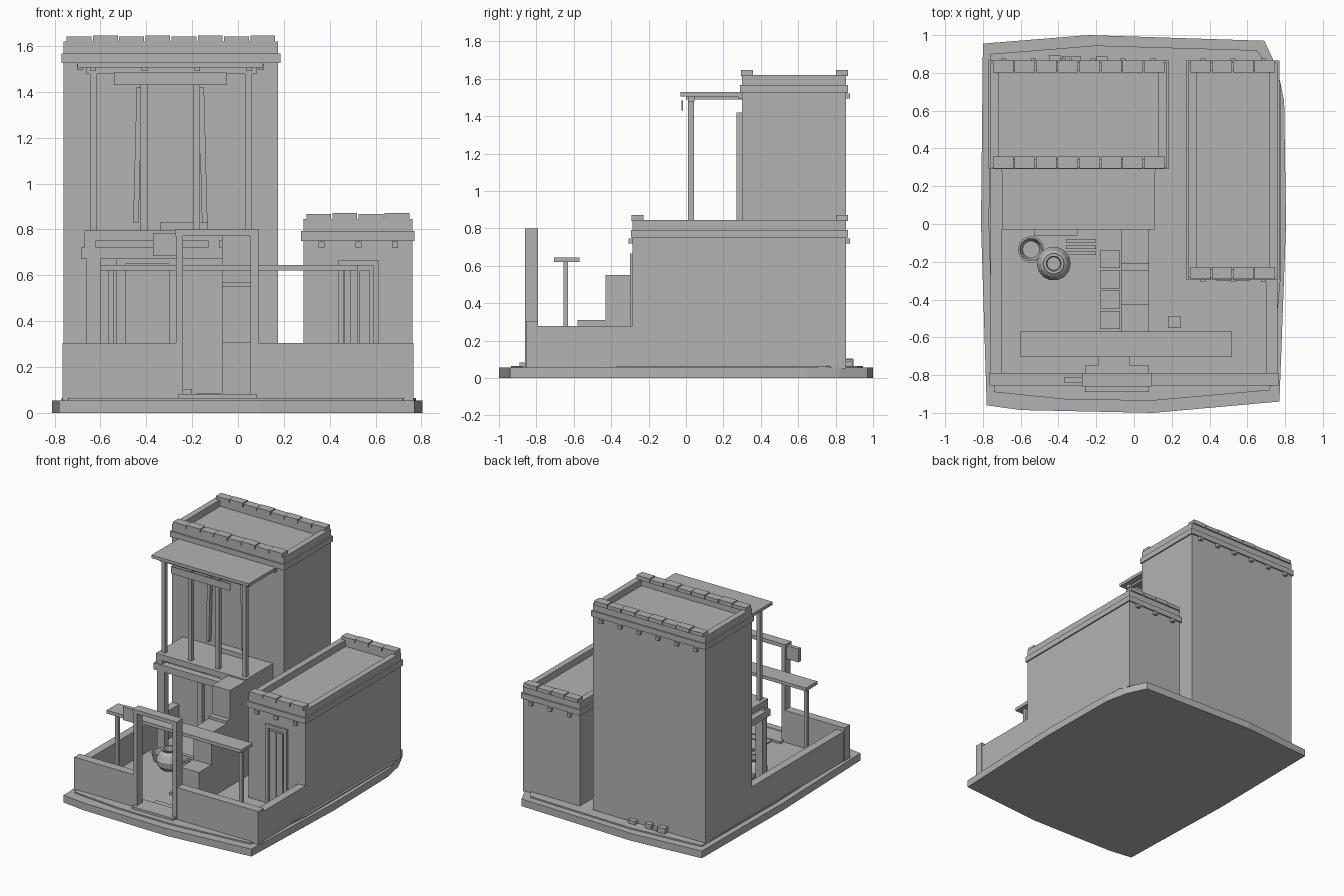
import bpy, bmesh, math

mat = bpy.data.materials.new("clay_grey")
mat.diffuse_color = (0.45, 0.45, 0.45, 1)


def finish(name, bm):
    bmesh.ops.recalc_face_normals(bm, faces=bm.faces)
    me = bpy.data.meshes.new(name)
    bm.to_mesh(me)
    bm.free()
    me.materials.append(mat)
    ob = bpy.data.objects.new(name, me)
    bpy.context.collection.objects.link(ob)
    return ob


def boxes(name, items):
    """Each item is x0, x1, y0, y1, z0, z1."""
    bm = bmesh.new()
    for x0, x1, y0, y1, z0, z1 in items:
        vs = bmesh.ops.create_cube(bm, size=1)["verts"]
        for v in vs:
            v.co = (x1 if v.co.x > 0 else x0, y1 if v.co.y > 0 else y0, z1 if v.co.z > 0 else z0)
    return finish(name, bm)


def prism(name, outline, z0, z1):
    bm = bmesh.new()
    face = bm.faces.new([bm.verts.new((x, y, z0)) for x, y in outline])
    top = bmesh.ops.extrude_face_region(bm, geom=[face])["geom"]
    for v in top:
        if isinstance(v, bmesh.types.BMVert):
            v.co.z = z1
    return finish(name, bm)


def lathe(name, profile, cx, cy, n=14):
    bm = bmesh.new()
    rings = [[bm.verts.new((cx + r * math.cos(2 * math.pi * i / n),
                            cy + r * math.sin(2 * math.pi * i / n), z)) for i in range(n)]
             for r, z in profile]
    for a, b in zip(rings, rings[1:]):
        for i in range(n):
            bm.faces.new((a[i], a[(i + 1) % n], b[(i + 1) % n], b[i]))
    bm.faces.new(rings[0])
    bm.faces.new(rings[-1])
    return finish(name, bm)


def building(name, x0, x1, y0, y1, top, tiles, pegs, peg_z):
    """Flat-roofed block with parapet, raised band, cap tiles and beam ends."""
    t, floor = 0.045, top - 0.05
    boxes(name + "_walls", [(x0, x1, y0, y1, 0.05, floor)])
    boxes(name + "_parapet", [(x0, x0 + t, y0, y1, floor, top), (x1 - t, x1, y0, y1, floor, top),
                              (x0 + t, x1 - t, y0, y0 + t, floor, top),
                              (x0 + t, x1 - t, y1 - t, y1, floor, top)])
    e = 0.01
    boxes(name + "_band", [(x0 - e, x1 + e, y0 - e, y1 + e, top - 0.095, top - 0.053)])
    step = (x1 - x0 - 0.02) / tiles
    caps = []
    for i in range(tiles):
        a = x0 + 0.01 + i * step
        z = top + 0.022 + 0.004 * (i % 2)
        caps += [(a + 0.003, a + step - 0.003, y0 - 0.006, y0 + 0.058, top - 0.005, z),
                 (a + 0.003, a + step - 0.003, y1 - 0.052, y1 + 0.01, top - 0.005, z)]
    boxes(name + "_cap_tiles", caps)
    boxes(name + "_beam_ends", [(x - 0.013, x + 0.013, y, y + 0.04, peg_z, peg_z + 0.027)
                                for x in pegs for y in (y0 - 0.022, y1 - 0.018)])


# Ground slabs
prism("base_slab", [(-0.78, -0.96), (-0.6, -0.985), (0.1, -1), (0.77, -0.94), (0.805, 0.0),
                    (0.795, 0.65), (0.76, 0.82), (0.69, 0.97), (-0.24, 1.0), (-0.8, 0.955),
                    (-0.81, 0)], 0, 0.055)
prism("yard_floor", [(-0.74, -0.89), (-0.35, -0.93), (0.1, -0.935), (0.72, -0.88), (0.775, -0.3),
                     (0.775, 0.75), (0.65, 0.92), (-0.2, 0.945), (-0.76, 0.9), (-0.77, 0)],
      0.05, 0.065)

# Two main buildings
building("tower", -0.76, 0.175, 0.30, 0.855, 1.62, 8, [-0.69 + 0.158 * i for i in range(6)], 1.495)
building("side_house", 0.285, 0.76, -0.285, 0.855, 0.845, 4, [0.365, 0.525, 0.685], 0.72)

# Courtyard walls
boxes("front_wall", [(-0.765, -0.27, -0.855, -0.79, 0.05, 0.305),
                     (0.09, 0.765, -0.855, -0.79, 0.05, 0.305)])
boxes("side_walls", [(-0.76, -0.70, -0.80, 0.31, 0.05, 0.278),
                     (0.70, 0.76, -0.80, -0.28, 0.05, 0.278)])

# Gate with threshold and hanging plaque
boxes("gate_frame", [(-0.27, -0.24, -0.86, -0.79, 0.05, 0.775),
                     (0.055, 0.09, -0.86, -0.79, 0.05, 0.775),
                     (-0.275, 0.092, -0.86, -0.79, 0.772, 0.80)])
boxes("threshold", [(-0.26, 0.08, -0.89, -0.75, 0.05, 0.082),
                    (-0.19, -0.02, -0.75, -0.70, 0.05, 0.075)])
boxes("gate_plaque", [(-0.37, -0.27, -0.84, -0.81, 0.685, 0.785)])

# Shade beam across the yard
boxes("shade_board", [(-0.60, 0.52, -0.705, -0.57, 0.62, 0.645)])
boxes("shade_posts", [(x, x + 0.025, -0.655, -0.63, 0.06, 0.62) for x in (-0.565, 0.465)])

# Stepped stair block up to the balcony
boxes("stair_block", [(-0.07, 0.08, -0.58, -0.43, 0.06, 0.31), (-0.07, 0.08, -0.43, -0.25, 0.06, 0.55),
                      (-0.07, 0.08, -0.25, -0.21, 0.06, 0.57), (-0.07, 0.08, -0.21, 0.30, 0.06, 0.785)])

# Balcony
boxes("balcony_floor", [(-0.67, 0.08, -0.02, 0.30, 0.752, 0.795)])
boxes("balcony_beam", [(-0.685, -0.07, -0.025, 0.03, 0.67, 0.72)]
      + [(x, x + 0.05, -0.02, 0.025, 0.715, 0.755) for x in (-0.67, -0.13)]
      + [(-0.685, -0.64, 0.03, 0.30, 0.67, 0.72)])
boxes("balcony_supports", [(-0.66, -0.60, -0.02, 0.03, 0.06, 0.67),
                           (-0.53, -0.49, 0.27, 0.30, 0.06, 0.68),
                           (-0.30, -0.26, 0.27, 0.30, 0.06, 0.68),
                           (-0.53, -0.26, 0.27, 0.30, 0.65, 0.69)])
boxes("door_sill", [(-0.34, -0.13, 0.24, 0.30, 0.79, 0.83)])

# Awning over the balcony
boxes("awning_roof", [(-0.70, 0.11, -0.03, 0.30, 1.505, 1.528)])
boxes("awning_beams", [(-0.66, 0.08, 0.01, 0.045, 1.478, 1.505)]
      + [(x, x + 0.025, 0.0, 0.30, 1.49, 1.506) for x in (-0.645, -0.42, -0.19, 0.035)])
boxes("awning_posts", [(x, x + 0.03, 0.012, 0.042, 0.79, 1.48)
                       for x in (-0.645, -0.425, -0.195, 0.03)])
boxes("awning_valance", [(-0.54, -0.05, -0.025, -0.017, 1.43, 1.483)])

# Narrow drapes beside the tower doorway
for s, x in ((-1, -0.43), (1, -0.16)):
    ob = boxes("drape", [(-0.012, 0.012, 0.27, 0.299, 0.83, 1.42)])
    for v in ob.data.vertices:
        v.co.x += x + s * (0.015 if v.co.z < 1 else 0)

# Side house door
boxes("house_door_frame", [(0.435, 0.46, -0.30, -0.28, 0.06, 0.665),
                           (0.59, 0.615, -0.30, -0.28, 0.06, 0.665),
                           (0.435, 0.615, -0.30, -0.28, 0.64, 0.665)])
boxes("house_door_panels", [(0.475, 0.52, -0.292, -0.28, 0.09, 0.62),
                            (0.53, 0.575, -0.292, -0.28, 0.09, 0.62)])

# Paving stones, slats and small crate
boxes("paving_stones", [(-0.18, -0.075, -0.555 + 0.107 * i, -0.46 + 0.107 * i, 0.06, 0.085)
                        for i in range(4)])
boxes("low_slats", [(-0.36, -0.20, -0.165 + 0.033 * i, -0.145 + 0.033 * i, 0.06, 0.105)
                    for i in range(3)] + [(-0.53, -0.30, -0.06, -0.03, 0.06, 0.11)])
boxes("crate", [(0.18, 0.25, -0.55, -0.49, 0.06, 0.11)])

# Clay pot and basket
lathe("clay_pot", [(0.05, 0.06), (0.085, 0.10), (0.09, 0.14), (0.07, 0.18), (0.045, 0.20),
                   (0.055, 0.215), (0.04, 0.215), (0.035, 0.18)], -0.425, -0.21)
lathe("basket", [(0.05, 0.06), (0.07, 0.13), (0.06, 0.13), (0.045, 0.08)], -0.545, -0.135)

# Stones behind the tower
boxes("back_stones", [(-0.45, -0.39, 0.85, 0.895, 0.06, 0.105), (-0.38, -0.34, 0.86, 0.89, 0.06, 0.085),
                      (-0.33, -0.28, 0.85, 0.89, 0.06, 0.10), (-0.20, -0.14, 0.85, 0.89, 0.06, 0.09)])
